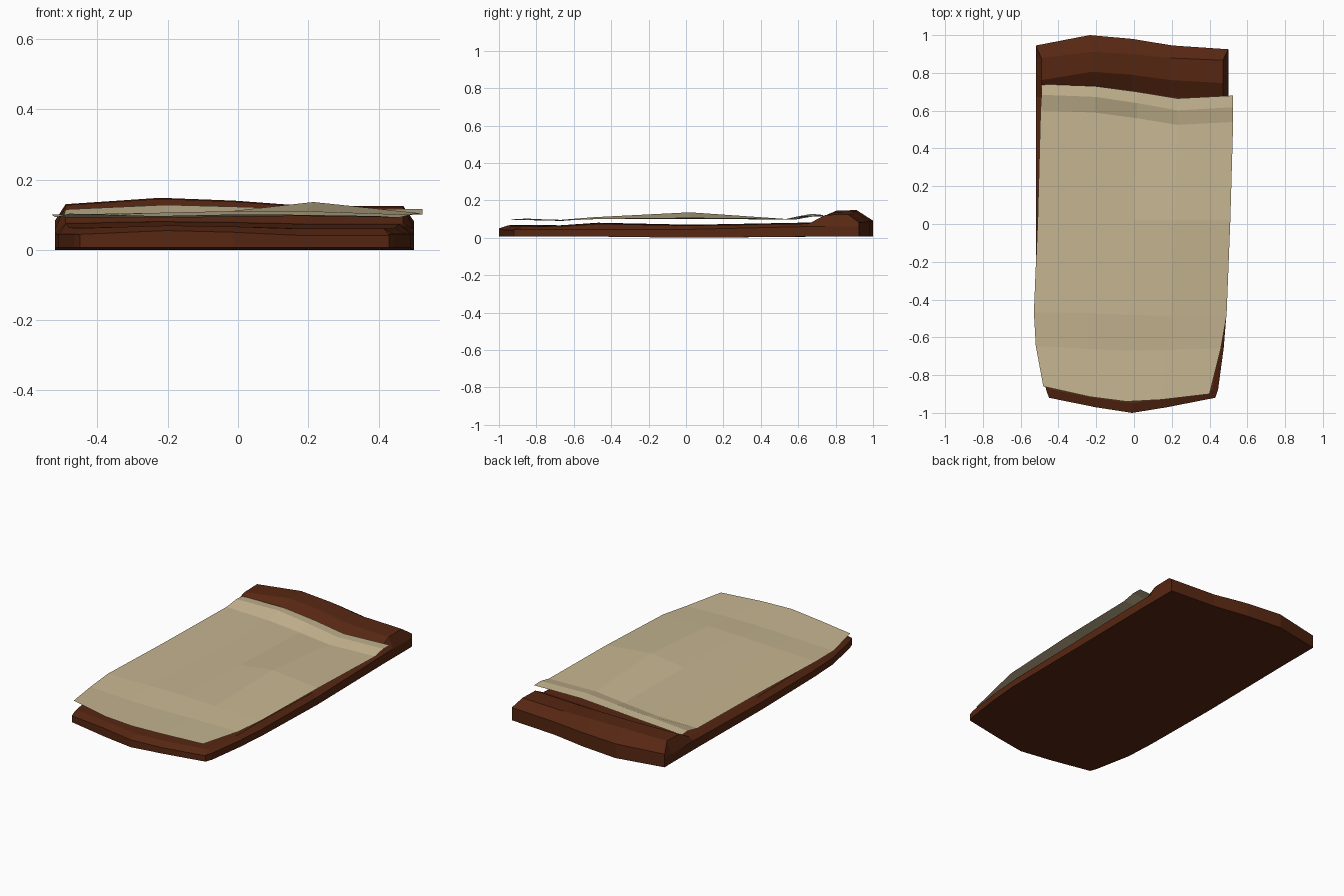
import bpy

cube = bpy.data.objects.get("Cube")
if cube:
    bpy.data.objects.remove(cube, do_unlink=True)


def material(name, color):
    mat = bpy.data.materials.new(name)
    mat.use_nodes = True
    mat.diffuse_color = (*color, 1)
    bsdf = mat.node_tree.nodes["Principled BSDF"]
    bsdf.inputs["Base Color"].default_value = (*color, 1)
    bsdf.inputs["Roughness"].default_value = 0.9
    return mat


def loft(rows, closed):
    """Vertices and quads joining equal rows of points."""
    n = len(rows[0])
    verts = [p for row in rows for p in row]
    faces = []
    for r in range(len(rows) - 1):
        for c in range(n if closed else n - 1):
            d = (c + 1) % n
            faces.append((r * n + c, r * n + d, (r + 1) * n + d, (r + 1) * n + c))
    return verts, faces


def make(name, verts, faces, mat):
    mesh = bpy.data.meshes.new(name)
    mesh.from_pydata(verts, [], faces)
    mesh.materials.append(mat)
    mesh.update()
    obj = bpy.data.objects.new(name, mesh)
    bpy.context.collection.objects.link(obj)
    return obj


brown = material("dark brown leather", (0.095, 0.020, 0.006))
beige = material("beige linen", (0.56, 0.46, 0.28))

COLS = (0.0, 0.28, 0.5, 0.71, 1.0)        # positions across the bed
FRONT_BOW = (0.08, 0.03, 0, 0.03, 0.08)   # rounded foot end
BACK_BOW = (-0.035, 0.02, 0, -0.035, -0.055)
LUMPS = (-0.01, 0.008, 0, -0.015, -0.015)

# Mattress sections: y, bow of the ends, left x, right x, top z, lump amount, inset
sections = [
    (-1.00, FRONT_BOW, 1.0, -0.45, 0.43, 0.05, 0.6, 0.0),
    (-0.95, FRONT_BOW, 0.9, -0.465, 0.445, 0.066, 0.4, 0.03),
    (-0.68, FRONT_BOW, 0.3, -0.51, 0.475, 0.065, 0.2, 0.03),
    (-0.47, FRONT_BOW, 0.0, -0.52, 0.49, 0.078, 0.3, 0.03),
    (0.03, BACK_BOW, 0.0, -0.52, 0.50, 0.068, 0.2, 0.03),
    (0.70, BACK_BOW, 0.8, -0.52, 0.50, 0.08, 0.3, 0.03),
    (0.79, BACK_BOW, 0.8, -0.52, 0.50, 0.137, 1.0, 0.03),
    (0.90, BACK_BOW, 0.6, -0.52, 0.50, 0.140, 1.0, 0.03),
    (0.98, BACK_BOW, 1.0, -0.52, 0.50, 0.088, 0.4, 0.0),
]
rows = []
for y, bow, k, xl, xr, z, lump, inset in sections:
    ys = [y + k * b for b in bow]
    low = 0.0 if y == 0.03 else 0.006
    edge = 0.045 if y < 0.6 else 0.06
    bottom = [(xl + (xr - xl) * c, v, low) for c, v in zip(COLS, ys)]
    a, b = xl + inset, xr - inset
    top = [(a + (b - a) * c, v, z + lump * h) for c, v, h in zip(COLS, ys, LUMPS)]
    rows.append(bottom + [(xr, ys[-1], edge)] + top[::-1] + [(xl, ys[0], edge)])
verts, faces = loft(rows, True)
faces = [f[::-1] for f in faces]
# End walls, as strips between the bottom and top edges
for start, flip in ((0, False), (len(verts) - 12, True)):
    walls = [(i, i + 1, 9 - i, 10 - i) for i in range(1, 3)]
    walls += [(0, 1, 9, 10, 11), (3, 4, 5, 6, 7)]
    for wall in walls:
        wall = tuple(start + i for i in wall)
        faces.append(wall[::-1] if flip else wall)
make("mattress", verts, faces, brown)

# Sheet rows: y, bow, left x, right x, heights across
SHEET_FRONT = (0.08, 0.025, 0, 0.01, 0.04)
SHEET_BACK = (0.04, 0.03, 0, -0.035, -0.02)
sheet_rows = [
    (-0.94, SHEET_FRONT, 1.0, -0.48, 0.40, (0.103, 0.096, 0.10, 0.10, 0.096)),
    (-0.67, SHEET_FRONT, 0.3, -0.52, 0.46, (0.093, 0.09, 0.094, 0.096, 0.092)),
    (-0.48, SHEET_BACK, 0.3, -0.53, 0.49, (0.10, 0.105, 0.11, 0.11, 0.10)),
    (0.02, SHEET_BACK, 0.0, -0.51, 0.51, (0.10, 0.104, 0.108, 0.136, 0.105)),
    (0.56, SHEET_BACK, 1.0, -0.495, 0.525, (0.10, 0.098, 0.099, 0.098, 0.10)),
    (0.64, SHEET_BACK, 1.1, -0.49, 0.525, (0.115, 0.128, 0.122, 0.115, 0.116)),
    (0.70, SHEET_BACK, 1.0, -0.49, 0.525, (0.112, 0.122, 0.118, 0.11, 0.114)),
]
rows = [
    [(xl + (xr - xl) * c, y + k * b, z) for c, b, z in zip(COLS, bow, zs)]
    for y, bow, k, xl, xr, zs in sheet_rows
]
make("sheet", *loft(rows, False), beige)
